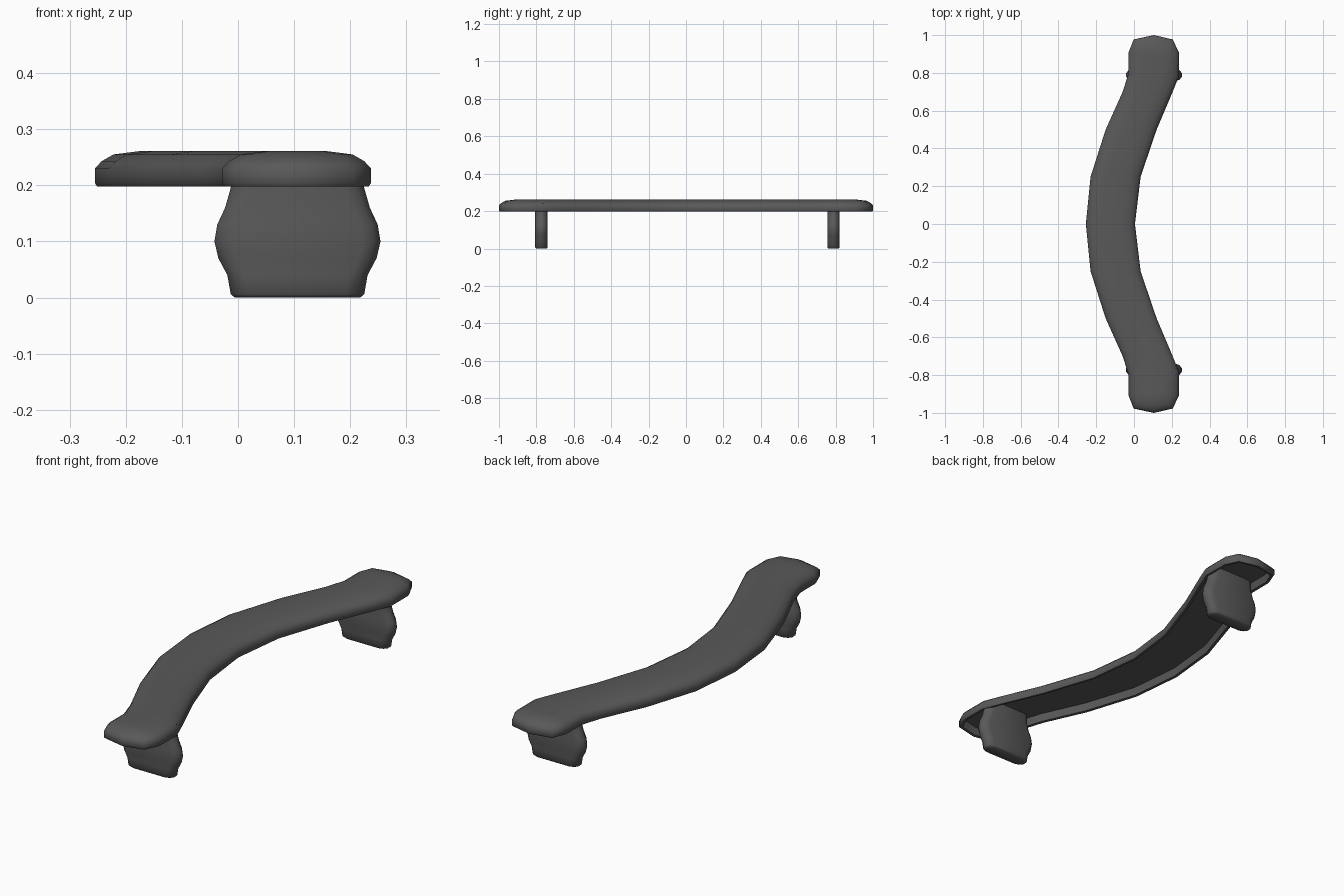
import bpy, bmesh, math
from mathutils import Vector

if "Cube" in bpy.data.objects:
    bpy.data.objects.remove(bpy.data.objects["Cube"])

mat = bpy.data.materials.new("dark_grey")
mat.diffuse_color = (0.10, 0.10, 0.10, 1)
mat.use_nodes = True
mat.node_tree.nodes["Principled BSDF"].inputs["Base Color"].default_value = mat.diffuse_color


def inset(pts, d):
    """Mitred inward offset of a counter-clockwise outline."""
    out = []
    n = len(pts)
    for i in range(n):
        p, a, b = Vector(pts[i]), Vector(pts[i - 1]), Vector(pts[(i + 1) % n])
        e1, e2 = (p - a).normalized(), (b - p).normalized()
        n1, n2 = Vector((-e1.y, e1.x)), Vector((-e2.y, e2.x))
        out.append(p + (n1 + n2) * (d / (1 + n1.dot(n2))))
    return out


def loft(name, rings):
    """Join closed rings of 3D points and cap both ends."""
    bm = bmesh.new()
    loops = [[bm.verts.new(p) for p in r] for r in rings]
    n = len(loops[0])
    for lo, hi in zip(loops, loops[1:]):
        for i in range(n):
            j = (i + 1) % n
            bm.faces.new((lo[i], lo[j], hi[j], hi[i]))
    caps = [bm.faces.new(loops[0][::-1]), bm.faces.new(loops[-1])]
    bmesh.ops.triangulate(bm, faces=caps)
    bmesh.ops.recalc_face_normals(bm, faces=bm.faces)
    me = bpy.data.meshes.new(name)
    bm.to_mesh(me)
    bm.free()
    me.materials.append(mat)
    ob = bpy.data.objects.new(name, me)
    bpy.context.collection.objects.link(ob)
    bpy.ops.object.select_all(action='DESELECT')
    ob.select_set(True)
    bpy.context.view_layer.objects.active = ob
    bpy.ops.object.shade_smooth_by_angle(angle=math.radians(50))
    return ob


# curved seat outline: right and left edges of the upper half, then mirrored
right = [(0.005, 0), (0.035, 0.25), (0.12, 0.5), (0.205, 0.7), (0.237, 0.78),
         (0.237, 0.91), (0.205, 0.977)]
left = [(-0.002, 0.977), (-0.028, 0.91), (-0.028, 0.80), (-0.06, 0.7),
        (-0.15, 0.5), (-0.23, 0.25), (-0.255, 0)]
half = right + [(0.105, 1.0)] + left
outline = half + [(x, -y) for x, y in half[-2:0:-1]]

# seat section from the hollow underside, round the rim, to the crowned top
section = [(0.022, 0.236), (0.016, 0.20), (0.004, 0.198), (0, 0.204), (0, 0.23),
           (0.012, 0.243), (0.033, 0.255), (0.08, 0.261)]
loft("seat", [[(p.x, p.y, z) for p in inset(outline, d)] for d, z in section])

# bulging slab legs
profile = [(0.0, 0.112, 0.028), (0.006, 0.119, 0.033), (0.04, 0.125, 0.033),
           (0.07, 0.141, 0.033), (0.10, 0.148, 0.033), (0.13, 0.143, 0.033),
           (0.16, 0.129, 0.033), (0.195, 0.119, 0.033), (0.24, 0.117, 0.033)]
for name, cy in (("front_leg", -0.773), ("back_leg", 0.789)):
    rings = []
    for z, w, t in profile:
        q = [(w, -0.008), (w, 0.008), (w - 0.012, t * 0.75), (w - 0.032, t)]
        q += [(-x, y) for x, y in q[:0:-1]]
        q += [(-w, -0.008 + 0.016), (-w, -0.008)]
        q = q[:-2] + [(-w, -0.008)]
        q += [(-(w - 0.012), -t * 0.75), (-(w - 0.032), -t),
              (w - 0.032, -t), (w - 0.012, -t * 0.75)]
        rings.append([(0.106 + x, cy + y, z) for x, y in q])
    loft(name, rings)
